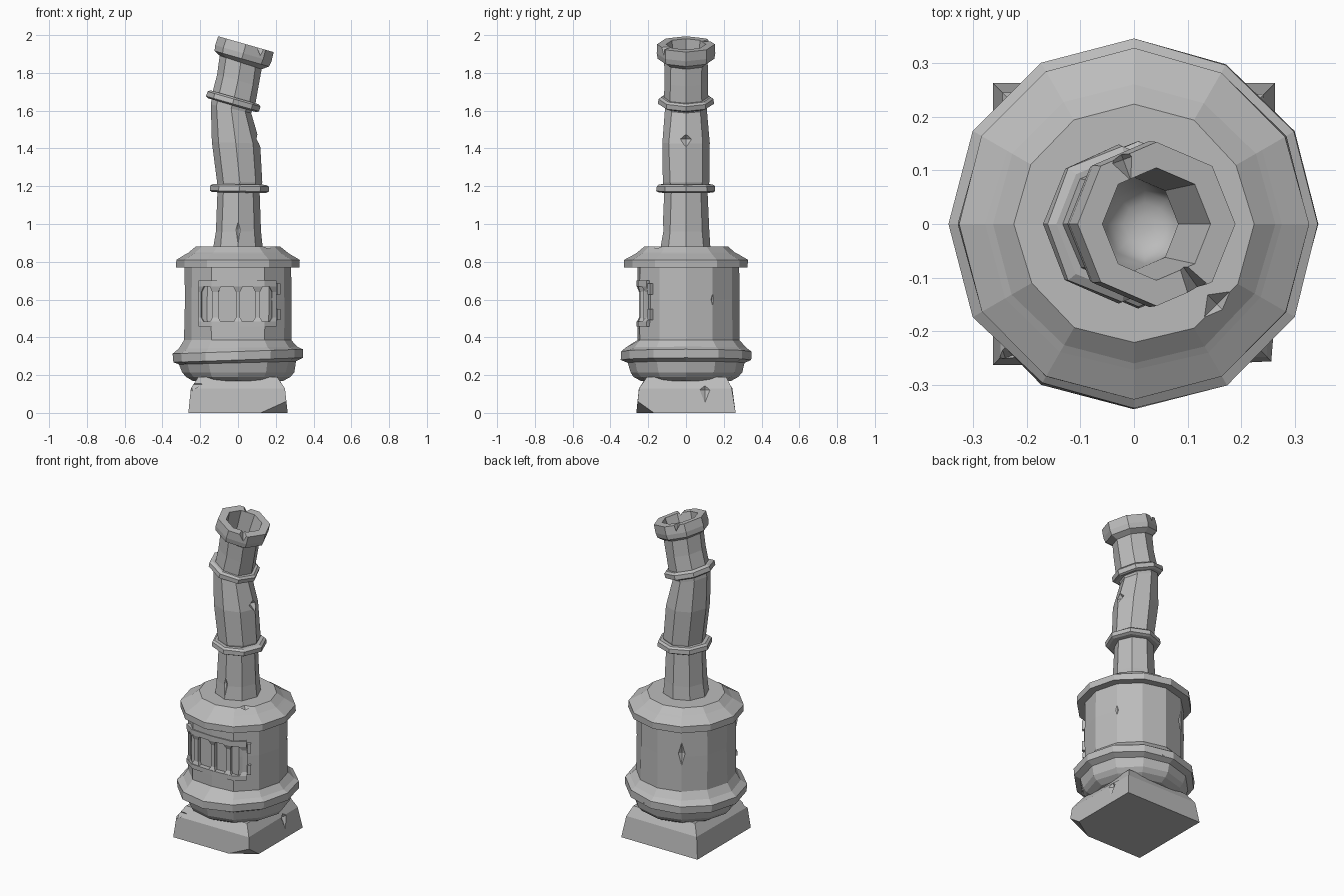
import bpy, bmesh, random
from math import sin, cos, pi, radians
from mathutils import Vector

random.seed(4)
cube = bpy.data.objects.get("Cube")
if cube:
    bpy.data.objects.remove(cube)

# Single worn-iron grey
iron = bpy.data.materials.new("worn_grey")
iron.use_nodes = True
GREY = (0.5, 0.5, 0.5, 1)
iron.diffuse_color = GREY
iron.node_tree.nodes["Principled BSDF"].inputs["Base Color"].default_value = GREY


def finish(name, bm):
    mesh = bpy.data.meshes.new(name)
    bm.to_mesh(mesh)
    bm.free()
    mesh.materials.append(iron)
    obj = bpy.data.objects.new(name, mesh)
    bpy.context.collection.objects.link(obj)
    return obj


def apply_all(obj):
    bpy.context.view_layer.objects.active = obj
    for mod in list(obj.modifiers):
        bpy.ops.object.modifier_apply(modifier=mod.name)


def ring(bm, sides, x, z, r, tilt=0, turn=0, wobble=0):
    """One cross-section, leaning towards +x by tilt degrees."""
    t = radians(tilt)
    verts = []
    for i in range(sides):
        a = 2 * pi * i / sides + turn
        q = r + random.uniform(-wobble, wobble)
        verts.append(bm.verts.new((x + q * cos(a) * cos(t), q * sin(a), z - q * cos(a) * sin(t))))
    return verts


def skin(bm, rings, smooth_from=None):
    """Join the rings into a closed skin."""
    for k, (lo, hi) in enumerate(zip(rings, rings[1:])):
        n = len(lo)
        for i in range(n):
            j = (i + 1) % n
            face = bm.faces.new((lo[i], lo[j], hi[j], hi[i]))
            face.smooth = smooth_from is not None and k >= smooth_from
    bm.faces.new(rings[0][::-1])
    bm.faces.new(rings[-1]).smooth = smooth_from is not None


def cut(obj, cutter):
    mod = obj.modifiers.new("cut", "BOOLEAN")
    mod.operation = "DIFFERENCE"
    mod.solver = "EXACT"
    mod.object = cutter
    cutter.hide_render = True
    apply_all(obj)
    bpy.data.objects.remove(cutter)


def chip(obj, place, size, turn=0):
    """Knock an angular chip out of a part."""
    bm = bmesh.new()
    bmesh.ops.create_uvsphere(bm, u_segments=4, v_segments=2, radius=1)
    cutter = finish("chip_cutter", bm)
    cutter.location, cutter.scale = place, size
    cutter.rotation_euler.z = radians(turn)
    cut(obj, cutter)


# Square stone base with one broken corner
bm = bmesh.new()
S = 2 ** 0.5
skin(bm, [ring(bm, 4, 0, z, h * S, 0, pi / 4, w)
          for z, h, w in ((0, .263, 0), (.13, .246, .006), (.19, .21, .01))])
a, b, c = Vector((.12, -.263, 0)), Vector((.263, -.17, 0)), Vector((.259, -.259, .065))
normal = (b - a).cross(c - a)
if normal.dot(Vector((1, -1, 0))) < 0:
    normal.negate()
parts = bm.verts[:] + bm.edges[:] + bm.faces[:]
cut_geom = bmesh.ops.bisect_plane(bm, geom=parts, plane_co=a, plane_no=normal, clear_outer=True)
bmesh.ops.holes_fill(bm, edges=[e for e in bm.edges if e.is_boundary])
base = finish("base", bm)
chip(base, (.258, .1, .12), (.03, .045, .07))
chip(base, (-.24, -.25, .15), (.06, .025, .035), 20)

# Twelve-sided stove body, all mouldings in one profile
bm = bmesh.new()
profile = [  # height, radius, tilt, wobble
    (.17, .24, 0, 0), (.19, .275, 0, .004), (.215, .295, 0, .004), (.265, .31, -1.5, .003),
    (.28, .345, -2, .003), (.325, .345, -2, .003), (.345, .315, -1, .006), (.385, .284, 0, .002),
    (.6, .283, 0, .003), (.77, .282, 0, .002), (.77, .327, 0, .002), (.81, .327, 0, .002),
    (.84, .275, 0, .003), (.848, .262, 0, .002), (.88, .222, 0, .003)]
rings = []
for z, r, tilt, wobble in profile:
    loop = ring(bm, 12, 0, z, r, tilt, 0, wobble)
    if .38 < z < .78 and r < .3:
        loop[9].co.y = -.258  # flattened front
    rings.append(loop)
skin(bm, rings)
body = finish("stove_body", bm)
for place, size, turn in [
        ((.268, .155, .6), (.035, .075, .17), 30), ((-.15, .26, .62), (.035, .06, .15), 120),
        ((.1, -.325, .775), (.06, .025, .02), 0), ((.155, -.15, .885), (.04, .03, .03), 45),
        ((-.33, .1, .82), (.02, .03, .04), 0), ((.06, .345, .29), (.03, .02, .05), 0)]:
    chip(body, place, size, turn)

# Shallow recess behind the door
bm = bmesh.new()
bmesh.ops.create_cube(bm, size=1)
recess = finish("recess_cutter", bm)
recess.location, recess.scale = (0, -.325, .575), (.38, .2, .19)
cut(body, recess)


def door_y(x):
    """Depth of the bowed door front."""
    x = abs(x)
    return -.262 + x * .06 if x < .14 else -.2536 + (x - .14) * .68


def sheet(name, grid, thick):
    """Plate from rows of (x, z, set-back) points, following the bow."""
    bm = bmesh.new()
    rows = [[bm.verts.new((x, door_y(x) + back, z)) for x, z, back in row] for row in grid]
    for lo, hi in zip(rows, rows[1:]):
        for i in range(len(lo) - 1):
            bm.faces.new((lo[i], lo[i + 1], hi[i + 1], hi[i]))
    obj = finish(name, bm)
    obj.modifiers.new("thick", "SOLIDIFY").thickness = thick
    obj.modifiers["thick"].offset = -1
    apply_all(obj)


# Door frame rails
KNEES = (-.21, -.14, 0, .14, .205)
for name, low, high in (("door_top_rail", .668, .7), ("door_bottom_rail", .457, .485)):
    sheet(name, [[(x, z, 0) for x in KNEES] for z in (low, high)], .03)

# Door bars, waisted in the middle
for i, (x, half) in enumerate(((-.203, .008), (-.12, .016), (0, .011), (.104, .013), (.193, .012))):
    rows = [(.48, half + .014, 0), (.505, half, .012), (.64, half, .012), (.67, half + .014, 0)]
    grid = [[(max(-.21, x - w), z, back), (min(.205, x + w), z, back)] for z, w, back in rows]
    sheet(f"door_bar_{i + 1}", grid, .025)

# Hinges on the door's left edge
for name, z in (("hinge_lower", .52), ("hinge_upper", .655)):
    bm = bmesh.new()
    bmesh.ops.create_cube(bm, size=1)
    hinge = finish(name, bm)
    hinge.location, hinge.scale = (.208, -.188, z), (.022, .026, .058)
    hinge.rotation_euler.z = radians(40)

# Crooked hollow flue pipe with its collar and sooty bowl inside
bm = bmesh.new()
pipe = [  # x, height, radius, tilt
    (0, .86, .133, 0), (.002, .96, .122, 0), (.002, 1.18, .112, 1), (.01, 1.22, .121, 0),
    (-.012, 1.43, .127, 2), (-.036, 1.61, .11, 12), (-.02, 1.67, .118, 16), (0, 1.76, .114, 16),
    (.015, 1.855, .116, 18)]
rings = [ring(bm, 8, x, z, r, t, 0, .003) for x, z, r, t in pipe]
LEAN = radians(16)
for d, r in ((0, .15), (.03, .155), (.08, .153), (.08, .105), (-.08, .088),
             (-.15, .075), (-.175, .062), (-.19, .04), (-.195, .015)):
    x = .02 + d * sin(LEAN) if d > -.1 else .02
    rings.append(ring(bm, 8, x, 1.875 + d * cos(LEAN), r, 16 if d > -.1 else 4))
skin(bm, rings, len(rings) - 5)
flue = finish("flue_pipe", bm)
for place, size, turn in [
        ((.125, 0, 1.45), (.045, .075, .05), 0), ((.12, -.12, 1.94), (.025, .07, .05), 35),
        ((-.02, .12, 1.985), (.025, .06, .06), 20), ((0, -.135, .97), (.035, .025, .09), 0)]:
    chip(flue, place, size, turn)

# Clamp rings round the flue
for name, x, z, radius, tilt in (("lower_clamp", .008, 1.188, .156, 1), ("upper_clamp", -.025, 1.65, .147, 16)):
    bm = bmesh.new()
    t = radians(tilt)
    skin(bm, [ring(bm, 8, x + d * sin(t), z + d * cos(t), radius - inset, tilt, 0, .002)
              for d, inset in ((-.022, .014), (-.014, 0), (.012, 0), (.022, .016))])
    finish(name, bm)
